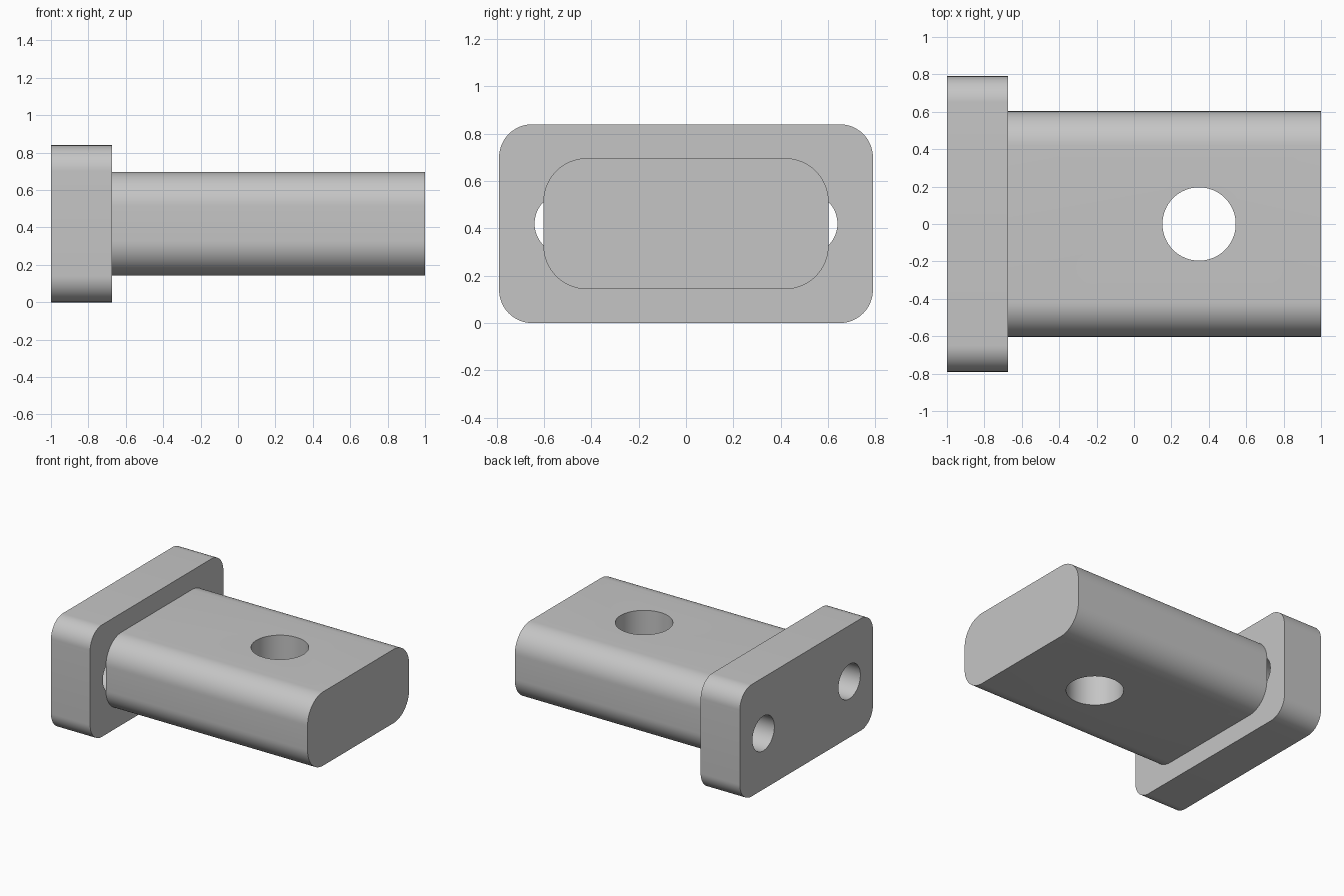
import bpy
import bmesh
from math import pi, sin, cos
from mathutils import Matrix

cube = bpy.data.objects.get("Cube")
if cube:
    bpy.data.objects.remove(cube, do_unlink=True)

MID_Z = 0.42

grey = bpy.data.materials.new("plain_grey")
grey.use_nodes = True
grey.diffuse_color = (0.56, 0.56, 0.56, 1)
grey.node_tree.nodes["Principled BSDF"].inputs["Base Color"].default_value = grey.diffuse_color


def add_object(name, bm):
    bmesh.ops.recalc_face_normals(bm, faces=bm.faces)
    mesh = bpy.data.meshes.new(name)
    bm.to_mesh(mesh)
    bm.free()
    mesh.materials.append(grey)
    obj = bpy.data.objects.new(name, mesh)
    bpy.context.collection.objects.link(obj)
    return obj


def rounded_bar(name, x0, x1, half_y, half_z, radius, steps=16):
    """Rounded rectangle in the YZ plane, extruded along X."""
    bm = bmesh.new()
    profile = []
    corners = ((1, 1), (-1, 1), (-1, -1), (1, -1))
    for quarter, (sy, sz) in enumerate(corners):
        for i in range(steps + 1):
            a = (quarter + i / steps) * pi / 2
            profile.append(bm.verts.new((
                x0,
                sy * (half_y - radius) + radius * cos(a),
                MID_Z + sz * (half_z - radius) + radius * sin(a))))
    face = bm.faces.new(profile)
    extruded = bmesh.ops.extrude_face_region(bm, geom=[face], use_keep_orig=True)
    moved = [v for v in extruded["geom"] if isinstance(v, bmesh.types.BMVert)]
    bmesh.ops.translate(bm, verts=moved, vec=(x1 - x0, 0, 0))
    return add_object(name, bm)


def drill(target, centre, radius, axis):
    """Cut a round hole through the target along an axis."""
    turn = Matrix.Rotation(pi / 2, 4, "Y") if axis == "X" else Matrix()
    bm = bmesh.new()
    bmesh.ops.create_cone(bm, cap_ends=True, segments=64, radius1=radius, radius2=radius,
                          depth=1.2, matrix=Matrix.Translation(centre) @ turn)
    cutter = add_object("hole_cutter", bm)
    cutter.hide_render = True
    mod = target.modifiers.new("hole", "BOOLEAN")
    mod.operation = "DIFFERENCE"
    mod.solver = "EXACT"
    mod.object = cutter
    select(target)
    bpy.ops.object.modifier_apply(modifier=mod.name)
    bpy.data.objects.remove(cutter, do_unlink=True)


def select(obj):
    bpy.ops.object.select_all(action="DESELECT")
    obj.select_set(True)
    bpy.context.view_layer.objects.active = obj


# End flange with two bolt holes
flange = rounded_bar("end_flange", -1, -0.675, 0.79, 0.42, 0.14)
for side in (-1, 1):
    drill(flange, (-0.84, side * 0.51, MID_Z), 0.13, "X")

# Long body with a vertical pin hole
body = rounded_bar("bar_body", -0.675, 1, 0.603, 0.277, 0.185)
drill(body, (0.348, 0, MID_Z), 0.196, "Z")

# Smooth curves, crisp edges
for part in (flange, body):
    select(part)
    bpy.ops.object.shade_smooth_by_angle(angle=pi / 6)
